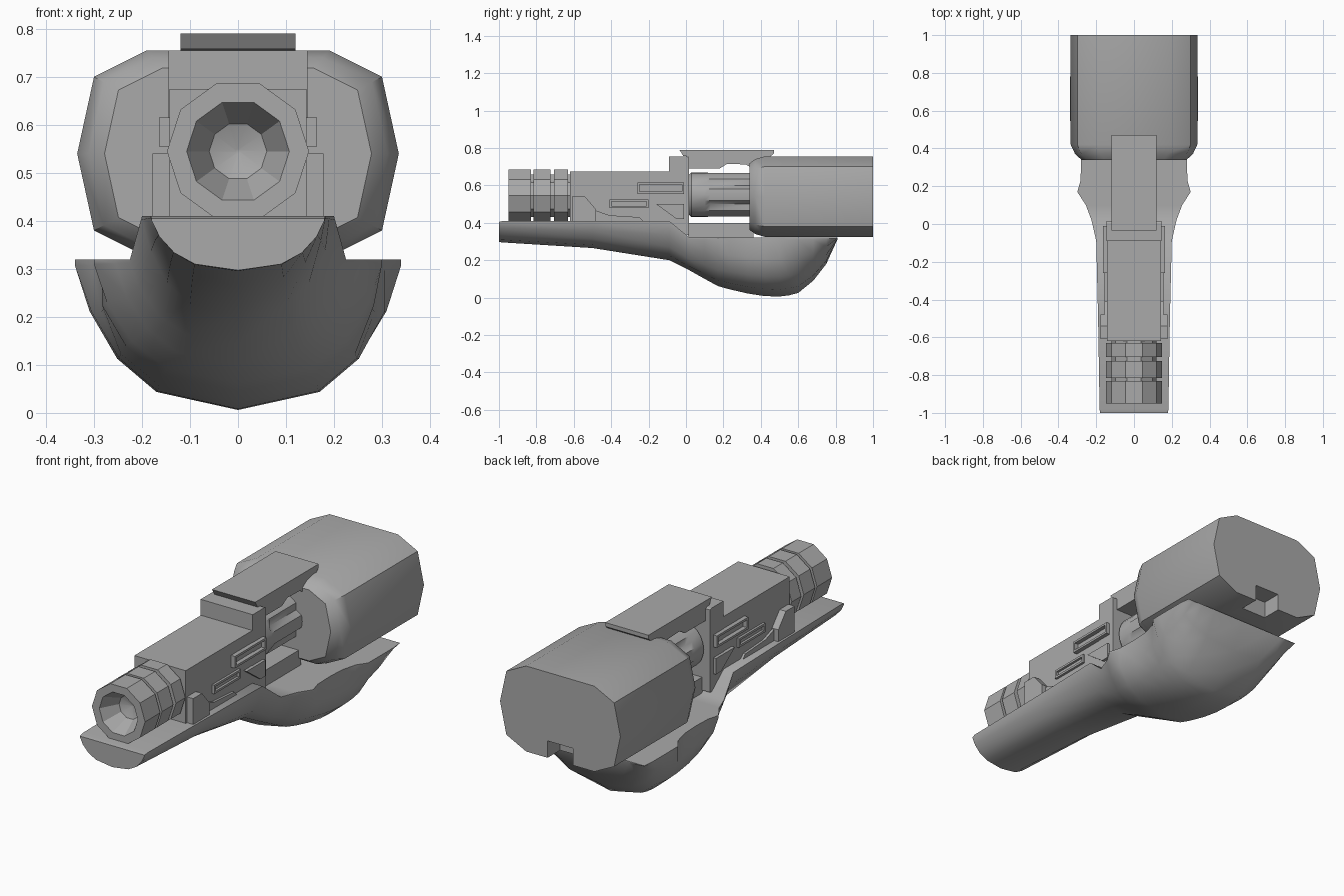
import bpy, bmesh, math

if "Cube" in bpy.data.objects:
    bpy.data.objects.remove(bpy.data.objects["Cube"])

grey = bpy.data.materials.new("mid_grey")
grey.diffuse_color = (0.4, 0.4, 0.4, 1)
grey.use_nodes = True
grey.node_tree.nodes["Principled BSDF"].inputs["Base Color"].default_value = grey.diffuse_color


def finish(name, bm, smooth=None):
    bmesh.ops.remove_doubles(bm, verts=bm.verts, dist=1e-5)
    bmesh.ops.recalc_face_normals(bm, faces=bm.faces)
    me = bpy.data.meshes.new(name)
    bm.to_mesh(me)
    bm.free()
    ob = bpy.data.objects.new(name, me)
    bpy.context.collection.objects.link(ob)
    me.materials.append(grey)
    if smooth:
        bpy.ops.object.select_all(action='DESELECT')
        ob.select_set(True)
        bpy.context.view_layer.objects.active = ob
        bpy.ops.object.shade_smooth_by_angle(angle=math.radians(smooth))
    return ob


def loft(name, rings, smooth=None, caps=True):
    """Skin a list of closed rings of equal point count."""
    bm = bmesh.new()
    vs = [[bm.verts.new(p) for p in r] for r in rings]
    n = len(vs[0])
    for a, b in zip(vs, vs[1:]):
        for i in range(n):
            j = (i + 1) % n
            bm.faces.new((a[i], a[j], b[j], b[i]))
    if caps:
        bm.faces.new(vs[0])
        bm.faces.new(vs[-1])
    return finish(name, bm, smooth)


def prism(name, yz, x0, x1):
    """Side profile extruded across x."""
    return loft(name, [[(x, y, z) for y, z in yz] for x in (x0, x1)])


def rect(y0, y1, z0, z1):
    return [(y0, z0), (y1, z0), (y1, z1), (y0, z1)]


def both_sides(name, yz, x0, x1):
    prism(name + "_right", yz, x0, x1)
    prism(name + "_left", yz, -x1, -x0)


def circle(y, r, n, zc=0.545):
    return [(r * math.cos(2 * math.pi * i / n), y,
             zc + r * math.sin(2 * math.pi * i / n)) for i in range(n)]


# Lower shell: y, top z, bottom z, half width, side grip clamp
stations = [
    (-1.0, .405, .297, .18, 1), (-.98, .41, .295, .182, 1),
    (-.5, .41, .265, .19, 1), (-.09, .41, .20, .20, 1),
    (.02, .32, .145, .225, 1), (.10, .32, .10, .255, 1),
    (.17, .32, .062, .30, 1), (.23, .32, .045, .315, .283),
    (.33, .32, .022, .33, .28), (.42, .32, .008, .335, .285),
    (.50, .32, .006, .34, .305), (.55, .32, .012, .34, 1),
    (.60, .32, .025, .34, 1), (.68, .32, .09, .34, 1),
    (.75, .32, .18, .34, 1), (.81, .32, .312, .335, 1)]
section = [(1, 0), (1, .04), (.91, .35), (.74, .66), (.5, .88), (0, 1)]
rings = []
for y, top, bot, w, clamp in stations:
    half = [(min(w * u, clamp), top - (top - bot) * t) for u, t in section]
    full = half + [(-x, z) for x, z in reversed(half[:-1])]
    rings.append([(x, y, z) for x, z in full])
loft("lower_shell", rings, 40)

# Rear housing with a chamfered front and a small slot in the back
outline = [(.19, .755), (.30, .70), (.335, .54), (.30, .38), (.19, .325)]
outline += [(-x, z) for x, z in reversed(outline)]


def housing_ring(y, s):
    return [(x * s, y, .54 + (z - .54) * s) for x, z in outline]


housing = loft("rear_housing", [housing_ring(.34, .83), housing_ring(.37, .93),
                                housing_ring(.42, 1), housing_ring(1, 1)], 40)
cutter = prism("slot_cutter", rect(.9, 1.1, .25, .41), -.07, .07)
cutter.hide_render = True
cutter.hide_viewport = True
cut = housing.modifiers.new("slot", 'BOOLEAN')
cut.operation = 'DIFFERENCE'
cut.solver = 'EXACT'
cut.object = cutter

# Receiver block, upright frame, lower rail and top plate
prism("receiver", rect(-.62, -.08, .40, .675), -.143, .143)
prism("upright_frame", [(-.09, .41), (-.01, .335), (.015, .335), (.015, .75),
                        (.005, .755), (-.09, .755)], -.145, .145)
prism("lower_rail", rect(.01, .36, .31, .40), -.10, .10)
prism("top_plate", [(-.035, .79), (.47, .79), (.47, .77), (.38, .70),
                    (.34, .70), (.32, .712), (.22, .715), (.18, .69),
                    (.01, .69), (.01, .755), (-.015, .758)], -.12, .12)

# Side details on the receiver
both_sides("side_clip", [(-.61, .40), (-.48, .40), (-.48, .47),
                         (-.54, .54), (-.61, .54)], .14, .178)
both_sides("side_strip", [(-.48, .40), (-.22, .40), (-.25, .43),
                          (-.41, .44), (-.48, .465)], .14, .155)
both_sides("side_wedge", [(-.16, .50), (-.05, .42), (-.01, .42), (-.01, .50)],
           .14, .16)
for label, (y0, y1, z0, z1), x in (("long_frame", (-.26, -.01, .555, .615), .165),
                                   ("short_frame", (-.41, -.20, .48, .525), .155)):
    e = .011
    both_sides(label + "_bottom", rect(y0, y1, z0, z0 + e), .14, x)
    both_sides(label + "_top", rect(y0, y1, z1 - e, z1), .14, x)
    both_sides(label + "_front", rect(y0, y0 + e, z0 + e, z1 - e), .14, x)
    both_sides(label + "_back", rect(y1 - e, y1, z0 + e, z1 - e), .14, x)

# Ten sided muzzle: three rings on a core, with a conical bore
loft("muzzle_ring_front", [circle(-.83, .12, 10), circle(-.83, .148, 10),
                           circle(-.95, .148, 10), circle(-.95, .107, 10),
                           circle(-.86, .06, 10), circle(-.84, .005, 10)], 25)
for i, (y0, y1) in enumerate(((-.815, -.725), (-.705, -.63))):
    loft("muzzle_ring_%d" % (i + 2), [circle(y0, .148, 10), circle(y1, .148, 10)])
loft("muzzle_core", [circle(-.835, .12, 10), circle(-.61, .12, 10)])

# Fluted cylinder behind the frame


def fluted(y, r_rib, r_flute):
    ring = circle(y, 1, 24)
    return [(x * r, y, .55 + (z - .545) * r) for i, (x, _, z) in enumerate(ring)
            for r in [r_flute if i % 4 == 2 else r_rib]]


loft("fluted_cylinder", [fluted(.01, .10, .10), fluted(.03, .12, .12),
                         fluted(.10, .12, .12), fluted(.13, .12, .098),
                         fluted(.36, .12, .098)], 30)
